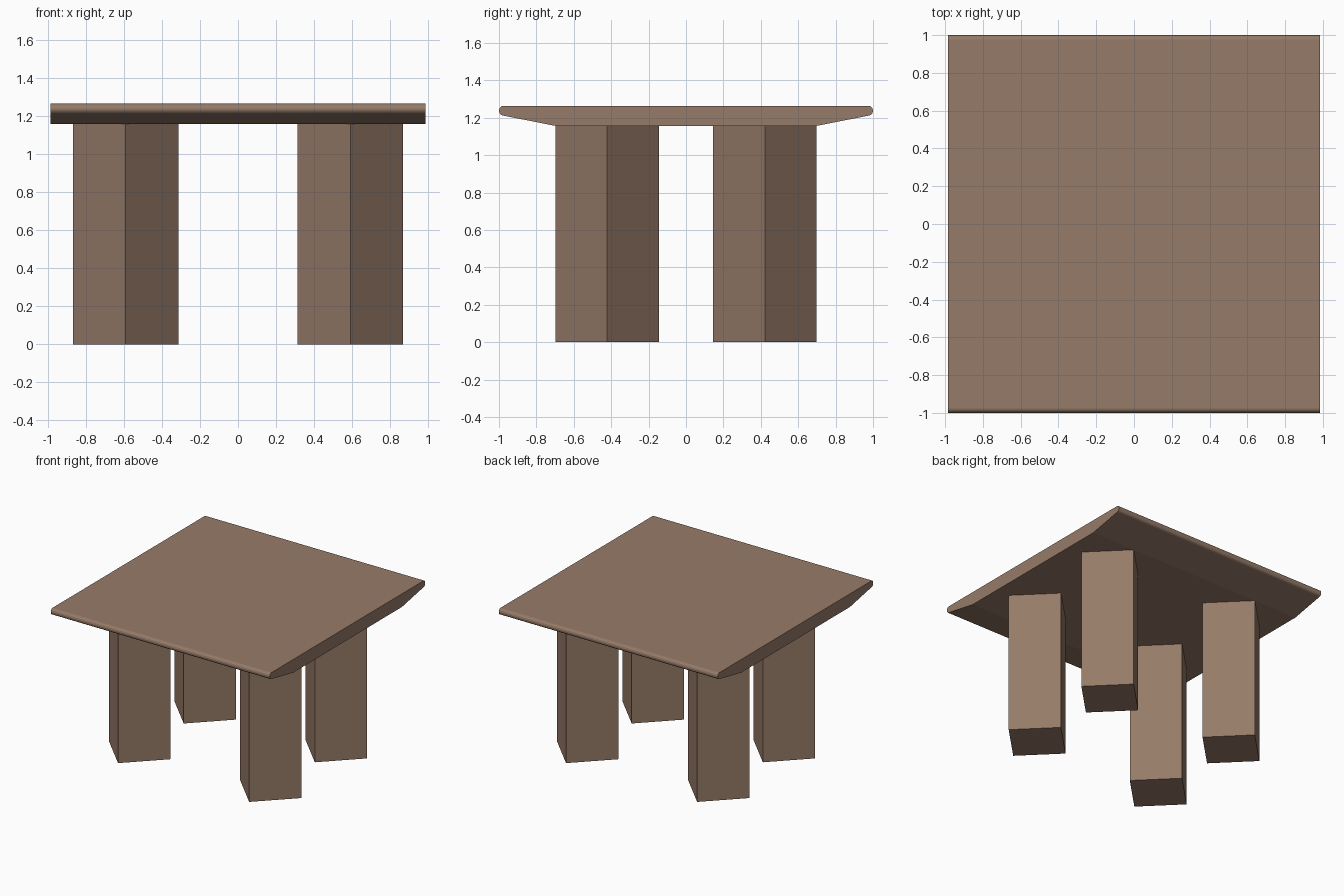
import bpy, bmesh, math

if "Cube" in bpy.data.objects:
    bpy.data.objects.remove(bpy.data.objects["Cube"])

wood = bpy.data.materials.new("brown wood")
wood.diffuse_color = (0.305, 0.198, 0.141, 1)
wood.use_nodes = True
wood.node_tree.nodes["Principled BSDF"].inputs["Base Color"].default_value = wood.diffuse_color


def extrude(name, points, direction):
    """Close a planar outline into a prism along direction."""
    bm = bmesh.new()
    face = bm.faces.new([bm.verts.new(p) for p in points])
    ext = bmesh.ops.extrude_face_region(bm, geom=[face])
    top = [g for g in ext["geom"] if isinstance(g, bmesh.types.BMVert)]
    bmesh.ops.translate(bm, verts=top, vec=direction)
    bmesh.ops.recalc_face_normals(bm, faces=bm.faces)
    mesh = bpy.data.meshes.new(name)
    bm.to_mesh(mesh)
    bm.free()
    obj = bpy.data.objects.new(name, mesh)
    bpy.context.collection.objects.link(obj)
    mesh.materials.append(wood)
    return obj


# Tabletop: rounded front and back edges, underside sloping to a flat centre
half_w, bottom, top = 0.985, 1.157, 1.264
r_y, r_z = 0.022, 0.026
half = [(0.70, bottom)]
for i in range(7):
    a = math.radians(-80 + 170 * i / 6)
    half.append((1 - r_y + r_y * math.cos(a), top - r_z + r_z * math.sin(a)))
outline = half + [(-y, z) for y, z in reversed(half)]
extrude("tabletop", [(-half_w, y, z) for y, z in outline], (2 * half_w, 0, 0))

# Legs: square posts turned 45 degrees
leg_r = 0.277
for side, sx in (("left", -1), ("right", 1)):
    for end, sy in (("front", -1), ("back", 1)):
        cx, cy = 0.59 * sx, 0.422 * sy
        corners = [(cx + leg_r * math.cos(k * math.pi / 2),
                    cy + leg_r * math.sin(k * math.pi / 2), 0) for k in range(4)]
        extrude(f"{end}_{side}_leg", corners, (0, 0, bottom))
